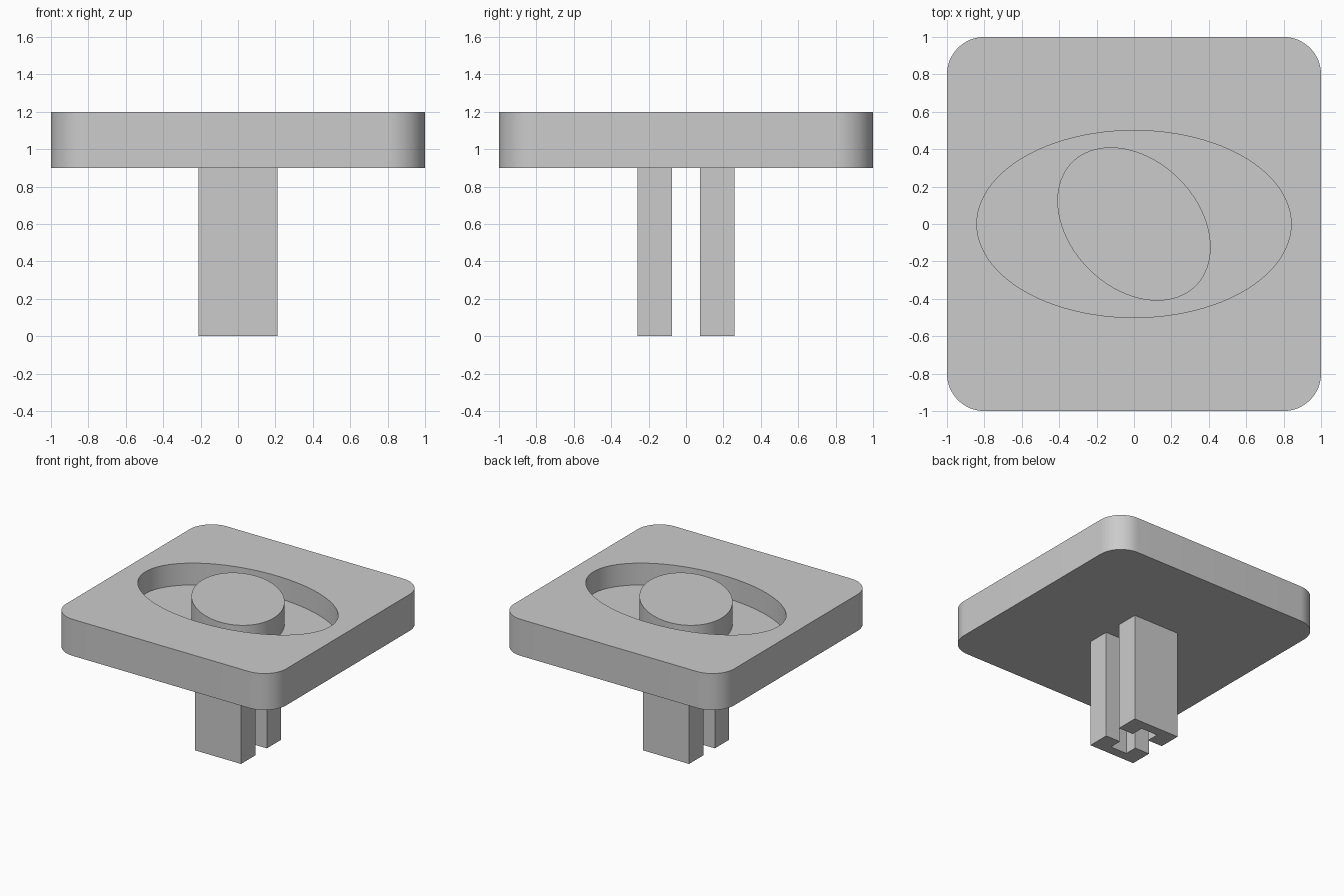
import bpy
import bmesh
from math import cos, sin, pi, radians

cube = bpy.data.objects.get("Cube")
if cube:
    bpy.data.objects.remove(cube, do_unlink=True)

GREY = (0.6, 0.6, 0.6, 1)
grey = bpy.data.materials.new("plain_grey")
grey.use_nodes = True
grey.diffuse_color = GREY
grey.node_tree.nodes["Principled BSDF"].inputs["Base Color"].default_value = GREY

BOTTOM, TOP, FLOOR = 0.9, 1.2, 1.02


def prism(name, outline, z0, z1):
    """Extrude a closed counter-clockwise outline between two heights."""
    bm = bmesh.new()
    base = bm.faces.new([bm.verts.new((x, y, z0)) for x, y in outline])
    cap = bmesh.ops.extrude_face_region(bm, geom=[base])["geom"]
    verts = [v for v in cap if isinstance(v, bmesh.types.BMVert)]
    bmesh.ops.translate(bm, verts=verts, vec=(0, 0, z1 - z0))
    bmesh.ops.recalc_face_normals(bm, faces=bm.faces)
    mesh = bpy.data.meshes.new(name)
    bm.to_mesh(mesh)
    bm.free()
    mesh.materials.append(grey)
    obj = bpy.data.objects.new(name, mesh)
    bpy.context.collection.objects.link(obj)
    return obj


def ellipse(a, b, angle=0, steps=96):
    points = []
    for i in range(steps):
        u, v = a * cos(2 * pi * i / steps), b * sin(2 * pi * i / steps)
        points.append((u * cos(angle) - v * sin(angle),
                       u * sin(angle) + v * cos(angle)))
    return points


def rounded_square(half, radius, steps=16):
    points = []
    for corner, (sx, sy) in enumerate(((1, 1), (-1, 1), (-1, -1), (1, -1))):
        for i in range(steps + 1):
            t = pi / 2 * (corner + i / steps)
            points.append((sx * (half - radius) + radius * cos(t),
                           sy * (half - radius) + radius * sin(t)))
    return points


def activate(obj):
    bpy.ops.object.select_all(action="DESELECT")
    obj.select_set(True)
    bpy.context.view_layer.objects.active = obj


# Rounded plate with an oval recess cut into its top
plate = prism("plate", rounded_square(1, 0.2), BOTTOM, TOP)
cutter = prism("recess_cutter", ellipse(0.84, 0.5), FLOOR, TOP + 0.2)
cutter.hide_render = True
cut = plate.modifiers.new("recess", "BOOLEAN")
cut.operation = "DIFFERENCE"
cut.solver = "EXACT"
cut.object = cutter
activate(plate)
bpy.ops.object.modifier_apply(modifier=cut.name)
bpy.data.objects.remove(cutter, do_unlink=True)

# Slanted oval island, flush with the plate top
island = prism("island", ellipse(0.468, 0.342, radians(135)), FLOOR, TOP)

# Two stem prongs, each with a channel along its inner face
WIDE, INNER, OUTER, NOTCH, DEEP = 0.21, 0.075, 0.26, 0.075, 0.18
channel = [(WIDE, INNER), (WIDE, OUTER), (-WIDE, OUTER), (-WIDE, INNER),
           (-NOTCH, INNER), (-NOTCH, DEEP), (NOTCH, DEEP), (NOTCH, INNER)]
prism("back_prong", channel, 0, BOTTOM)
prism("front_prong", [(-x, -y) for x, y in channel], 0, BOTTOM)

# Smooth round walls, sharp rims
for part in (plate, island):
    activate(part)
    bpy.ops.object.shade_smooth_by_angle(angle=radians(30))
